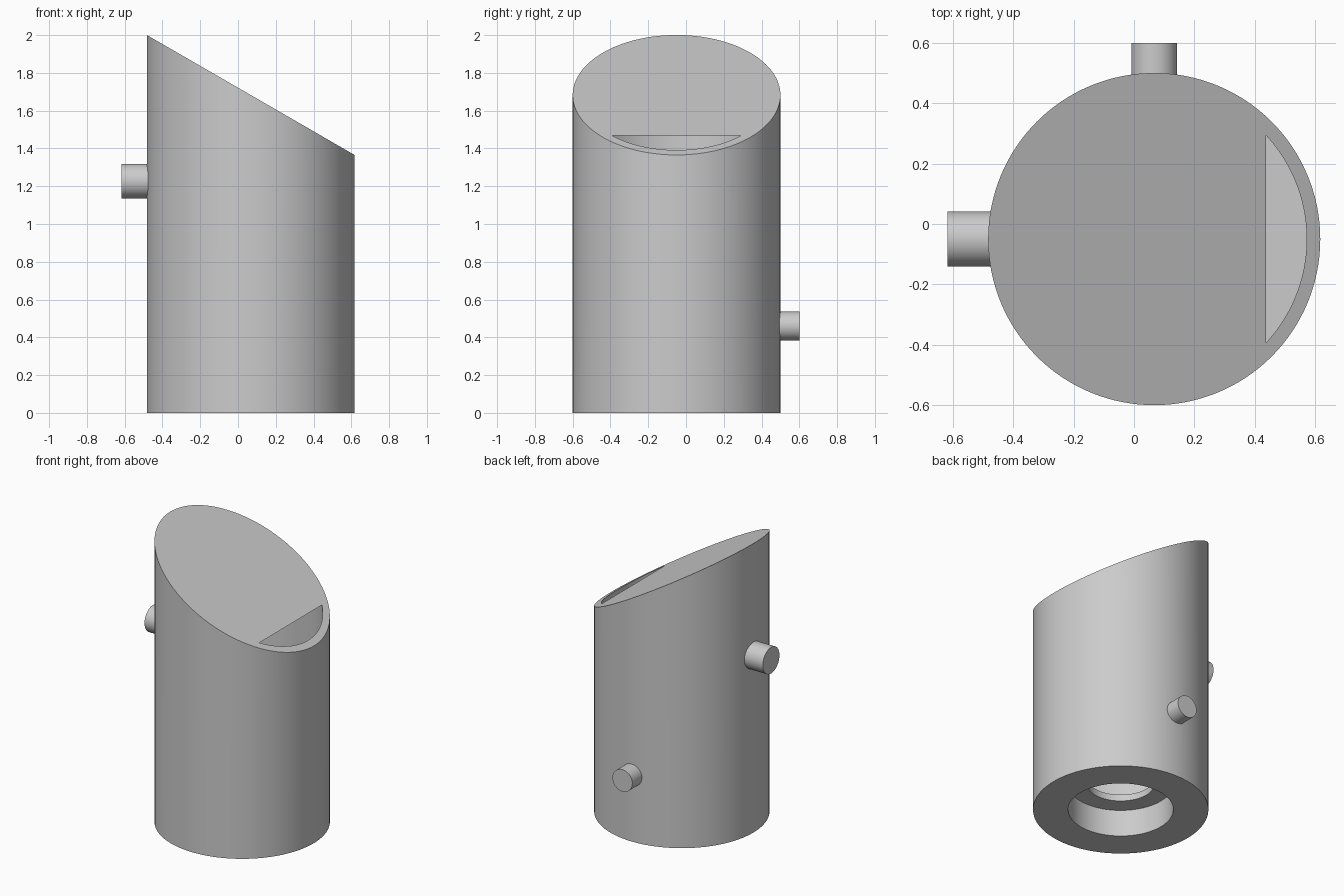
import bpy
import math
from mathutils import Vector

old = bpy.data.objects.get("Cube")
if old:
    bpy.data.objects.remove(old, do_unlink=True)

grey = bpy.data.materials.new("plain_grey")
grey.use_nodes = True
GREY = (0.6, 0.6, 0.6, 1)
grey.diffuse_color = GREY
grey.node_tree.nodes["Principled BSDF"].inputs["Base Color"].default_value = GREY

CX, CY = 0.067, -0.05      # body axis
RADIUS, WALL = 0.55, 0.045
MID_TOP = 1.683            # height of the sloped top on the axis
SLOPE = math.tan(math.radians(30))


def cylinder(name, radius, start, end, sides=128):
    """Cylinder between two points."""
    a, b = Vector(start), Vector(end)
    axis = b - a
    turn = Vector((0, 0, 1)).rotation_difference(axis)
    bpy.ops.mesh.primitive_cylinder_add(
        vertices=sides, radius=radius, depth=axis.length, location=(a + b) / 2,
        rotation=turn.to_euler())
    obj = bpy.context.object
    obj.name = name
    obj.data.materials.append(grey)
    return obj


def upright(name, radius, bottom, top):
    return cylinder(name, radius, (CX, CY, bottom), (CX, CY, top))


def smooth(obj):
    bpy.ops.object.select_all(action="DESELECT")
    obj.select_set(True)
    bpy.context.view_layer.objects.active = obj
    bpy.ops.object.shade_smooth_by_angle(angle=math.radians(25))


# Body with its top sheared to a slope, low on the left
body = upright("body", RADIUS, 0, MID_TOP)
for v in body.data.vertices:
    if v.co.z > 0:
        v.co.z -= SLOPE * v.co.x

# Inner chamber (breaks through the low side of the slope), base recess and drain
cutters = [
    upright("chamber_cutter", RADIUS - WALL, 0.23, 1.469),
    upright("recess_cutter", 0.33, -0.1, 0.185),
    upright("drain_cutter", 0.211, 0.1, 0.4),
]
for cutter in cutters:
    cutter.hide_render = True
    mod = body.modifiers.new(cutter.name, "BOOLEAN")
    mod.operation = "DIFFERENCE"
    mod.solver = "EXACT"
    mod.object = cutter
    bpy.ops.object.select_all(action="DESELECT")
    body.select_set(True)
    bpy.context.view_layer.objects.active = body
    bpy.ops.object.modifier_apply(modifier=mod.name)
    bpy.data.objects.remove(cutter, do_unlink=True)
smooth(body)

# Side and rear stubs, set into the wall
smooth(cylinder("side_stub", 0.091, (CX - RADIUS + 0.03, CY, 1.227), (-0.617, CY, 1.227), 64))
smooth(cylinder("rear_stub", 0.076, (CX, CY + RADIUS - 0.03, 0.46), (CX, 0.6, 0.46), 64))
